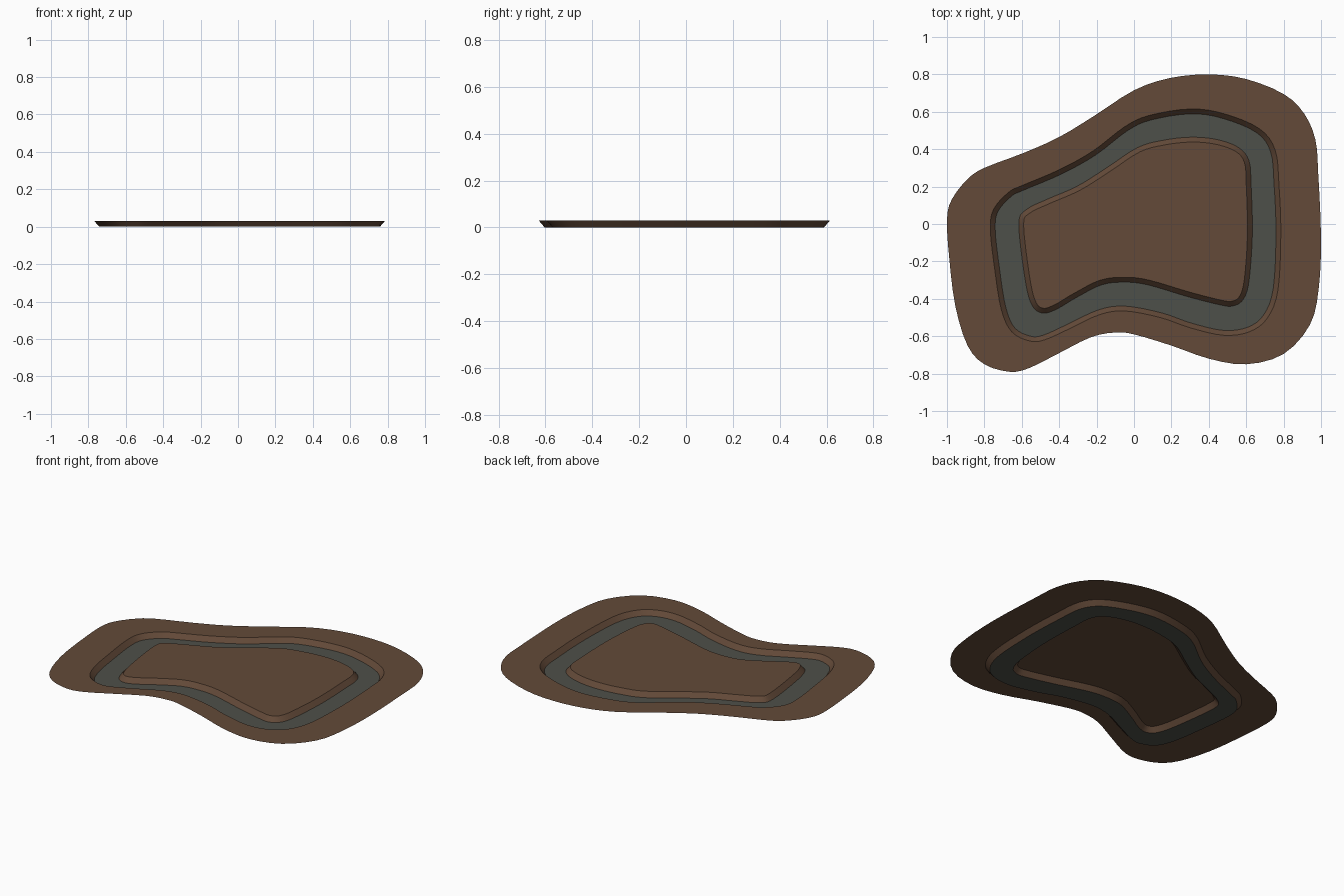
import bpy, bmesh
from mathutils import Vector

if "Cube" in bpy.data.objects:
    bpy.data.objects.remove(bpy.data.objects["Cube"])

TOP, BED, BANK = 0.03, 0.0, 0.026


def material(name, rgb):
    m = bpy.data.materials.new(name)
    m.diffuse_color = (*rgb, 1)
    m.use_nodes = True
    m.node_tree.nodes["Principled BSDF"].inputs["Base Color"].default_value = m.diffuse_color
    return m


earth = material("brown earth", (0.125, 0.068, 0.040))
tarmac = material("grey tarmac", (0.076, 0.080, 0.067))


def smooth_loop(pts, steps=4):
    """Closed Catmull-Rom curve through the points, clockwise."""
    p = [Vector(q) for q in pts]
    out = []
    for i in range(len(p)):
        a, b, c, d = (p[(i + k) % len(p)] for k in (-1, 0, 1, 2))
        for s in range(steps):
            t = s / steps
            out.append(0.5 * (2 * b + (c - a) * t + (2 * a - 5 * b + 4 * c - d) * t * t
                              + (3 * b - a - 3 * c + d) * t ** 3))
    return out


def offset(loop, dist):
    """Shift a clockwise loop towards its inside."""
    out = []
    for i, q in enumerate(loop):
        t = (loop[(i + 1) % len(loop)] - loop[i - 1]).normalized()
        out.append(q + Vector((t.y, -t.x)) * dist)
    return out


def finish(bm, name, mat):
    bm.normal_update()
    bmesh.ops.reverse_faces(bm, faces=[f for f in bm.faces if f.normal.z < 0])
    me = bpy.data.meshes.new(name)
    bm.to_mesh(me)
    bm.free()
    me.materials.append(mat)
    bpy.context.collection.objects.link(bpy.data.objects.new(name, me))


def add_loop(bm, loop, z):
    vs = [bm.verts.new((q.x, q.y, z)) for q in loop]
    return vs, [bm.edges.new((vs[i - 1], vs[i])) for i in range(len(vs))]


def flat(name, loops, z, mat):
    bm = bmesh.new()
    edges = [e for lp in loops for e in add_loop(bm, lp, z)[1]]
    bmesh.ops.triangle_fill(bm, use_beauty=True, edges=edges, normal=(0, 0, 1))
    finish(bm, name, mat)


def bank(name, upper, lower):
    bm = bmesh.new()
    a, b = add_loop(bm, upper, TOP)[0], add_loop(bm, lower, BED)[0]
    for i in range(len(a)):
        bm.faces.new((a[i - 1], a[i], b[i], b[i - 1]))
    for f in bm.faces:
        f.smooth = True
    finish(bm, name, earth)


# Outlines of the land, the trench rim and the infield
land = smooth_loop([
    (-1, .02), (-.975, .13), (-.89, .24), (-.80, .30), (-.59, .38), (-.40, .465),
    (-.21, .58), (0, .715), (.19, .78), (.40, .80), (.60, .775), (.80, .695),
    (.91, .59), (.97, .45), (.985, .27), (1, -.08), (.987, -.35), (.94, -.54),
    (.80, -.695), (.60, -.75), (.40, -.72), (.20, -.65), (0, -.59), (-.10, -.58),
    (-.23, -.605), (-.40, -.69), (-.56, -.77), (-.665, -.79), (-.80, -.75),
    (-.89, -.65), (-.955, -.44), (-.987, -.19)], 3)
rim = smooth_loop([
    (-.768, -.03), (-.75, .08), (-.67, .17), (-.60, .205), (-.40, .29), (-.22, .39),
    (-.05, .52), (.08, .58), (.30, .615), (.48, .59), (.67, .51), (.755, .395),
    (.775, .21), (.785, -.05), (.77, -.35), (.715, -.50), (.62, -.575), (.48, -.595),
    (.30, -.555), (.14, -.50), (-.05, -.465), (-.185, -.485), (-.345, -.56),
    (-.48, -.62), (-.56, -.625), (-.655, -.575), (-.71, -.455), (-.745, -.24)])
infield = smooth_loop([
    (-.59, -.01), (-.562, .055), (-.45, .11), (-.29, .18), (-.13, .28), (.03, .385),
    (.16, .422), (.30, .438), (.43, .428), (.54, .39), (.59, .33), (.60, .21),
    (.607, -.05), (.59, -.295), (.565, -.385), (.525, -.412), (.47, -.408),
    (.30, -.365), (.08, -.30), (-.05, -.285), (-.18, -.30), (-.32, -.37),
    (-.425, -.432), (-.49, -.45), (-.53, -.405), (-.56, -.27)])
road_outer = offset(rim, BANK)
road_inner = offset(infield, -BANK)

# Flat ground, sloped banks and the sunken road
flat("outer_ground", [land, rim], TOP, earth)
flat("infield_ground", [infield], TOP, earth)
bank("outer_bank", rim, road_outer)
bank("inner_bank", infield, road_inner)
flat("road_surface", [road_outer, road_inner], BED, tarmac)
